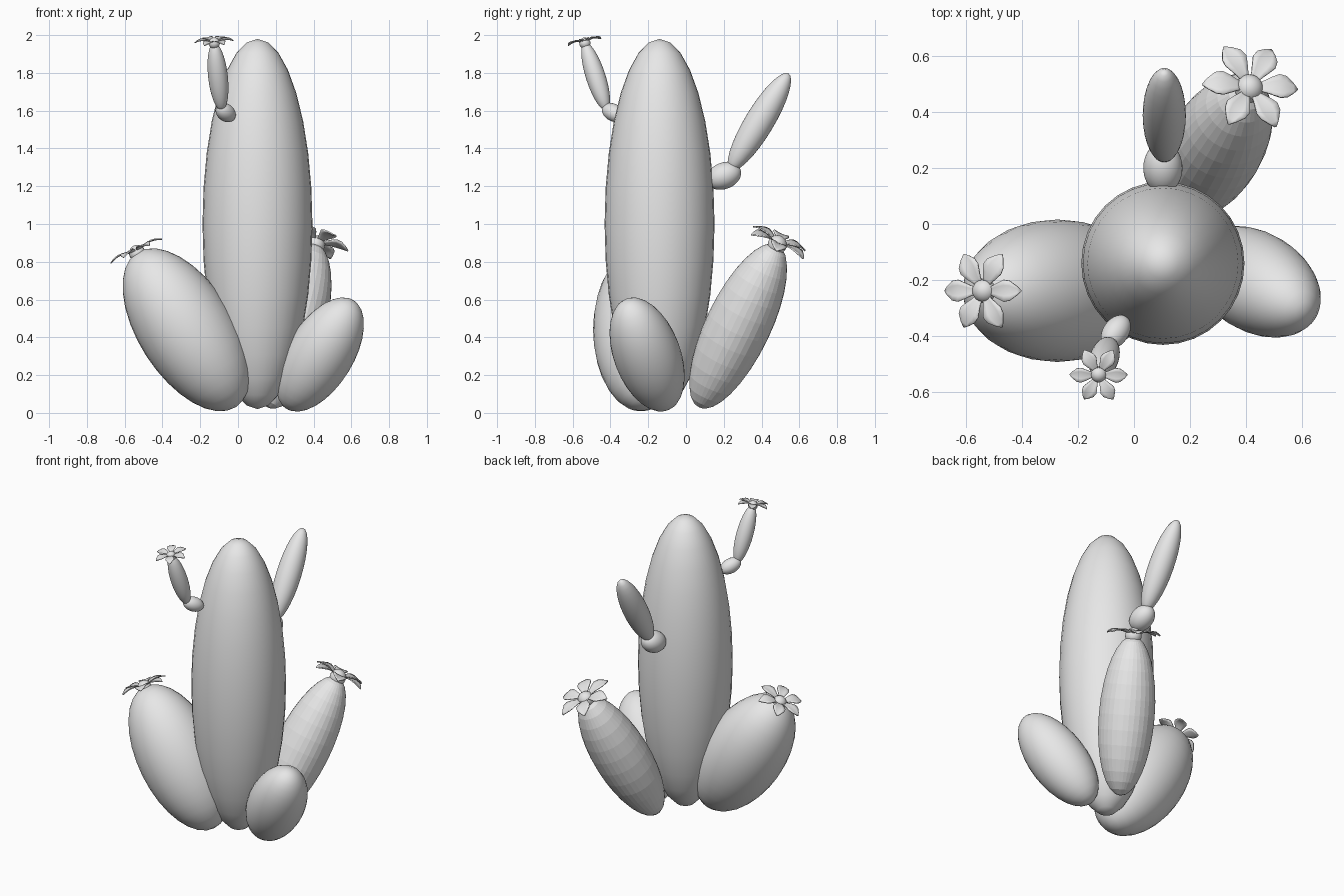
import bpy, bmesh, math
from mathutils import Vector, Matrix

if "Cube" in bpy.data.objects:
    bpy.data.objects.remove(bpy.data.objects["Cube"])

grey = bpy.data.materials.new("plain grey")
grey.diffuse_color = (0.8, 0.8, 0.8, 1)
grey.use_nodes = True
grey.node_tree.nodes["Principled BSDF"].inputs["Base Color"].default_value = grey.diffuse_color
UP = Vector((0, 0, 1))


def finish(bm, name, smooth=True):
    bmesh.ops.recalc_face_normals(bm, faces=bm.faces)
    for f in bm.faces:
        f.smooth = smooth
    mesh = bpy.data.meshes.new(name)
    bm.to_mesh(mesh)
    bm.free()
    mesh.materials.append(grey)
    ob = bpy.data.objects.new(name, mesh)
    bpy.context.collection.objects.link(ob)
    return ob


def placed(centre, axis):
    turn = UP.rotation_difference(Vector(axis).normalized())
    return Matrix.Translation(centre) @ turn.to_matrix().to_4x4()


def segment(name, centre, axis, length, radius, smooth=True):
    """Stretched ball; length is half the long axis. Returns its tip."""
    bm = bmesh.new()
    bmesh.ops.create_uvsphere(bm, u_segments=32, v_segments=16, radius=1)
    m = placed(centre, axis) @ Matrix.Diagonal((radius, radius, length, 1))
    bm.transform(m)
    finish(bm, name, smooth)
    return m @ UP


# Petal stations: distance out, half width, lift (fractions of petal length)
PETAL = [(0.15, 0.08, 0.0), (0.3, 0.13, 0.05), (0.45, 0.20, 0.085), (0.6, 0.26, 0.10),
         (0.75, 0.235, 0.085), (0.9, 0.12, 0.035), (1.0, 0.015, -0.01)]


def flower(name, tip, axis, size, lift):
    axis = Vector(axis).normalized()
    base = tip + axis * lift
    # Six leaf-shaped petals, slightly cupped
    bm = bmesh.new()
    for k in range(6):
        spin = Matrix.Rotation(math.pi + k * math.pi / 3, 4, 'Z')
        rows = []
        for t, w, h in PETAL:
            rows.append([bm.verts.new(spin @ (Vector((t, s * w, h + 0.12 * w * s * s)) * size))
                         for s in (-1, -0.5, 0, 0.5, 1)])
        for a, b in zip(rows, rows[1:]):
            for i in range(4):
                bm.faces.new((a[i], b[i], b[i + 1], a[i + 1]))
    bm.transform(placed(base, axis))
    petals = finish(bm, name + "_petals")
    mod = petals.modifiers.new("thickness", 'SOLIDIFY')
    mod.thickness = size * 0.04
    mod.offset = 0
    # Round flower centre
    bm = bmesh.new()
    bmesh.ops.create_uvsphere(bm, u_segments=20, v_segments=12, radius=size * 0.29)
    bm.transform(placed(base - axis * size * 0.08, axis))
    finish(bm, name + "_centre")


# Tall central trunk
segment("trunk", (0.103, -0.14, 1.0), UP, 0.98, 0.291)

# Low lobes around the base
left_axis = (-0.539, 0, 0.842)
left_tip = segment("left_lobe", (-0.273, -0.238, 0.44), left_axis, 0.486, 0.254)
segment("right_lobe", (0.434, -0.206, 0.309), (0.5, -0.302, 0.81), 0.35, 0.177)
back_axis = (0.12, 0.207, 0.43)
back_tip = segment("back_lobe", (0.29, 0.276, 0.46), back_axis, 0.492, 0.172, smooth=False)

# Upper back arm
segment("back_arm_joint", (0.103, 0.2, 1.255), (0, 0.1, 0.04), 0.095, 0.07)
segment("back_arm", (0.108, 0.388, 1.54), (0, 0.155, 0.257), 0.3, 0.077)

# Upper front arm
segment("front_arm_joint", (-0.065, -0.385, 1.59), (-0.5, -0.72, 0.4), 0.07, 0.046)
front_axis = (-0.02, -0.058, 0.18)
front_tip = segment("front_arm", (-0.106, -0.478, 1.78), front_axis, 0.19, 0.052)

# Flowers on the tips
flower("left_flower", left_tip, (-0.42, 0, 0.9), 0.15, 0.008)
flower("back_flower", back_tip, back_axis, 0.175, 0.014)
flower("front_flower", front_tip, (-0.05, -0.2, 0.97), 0.103, 0.006)
